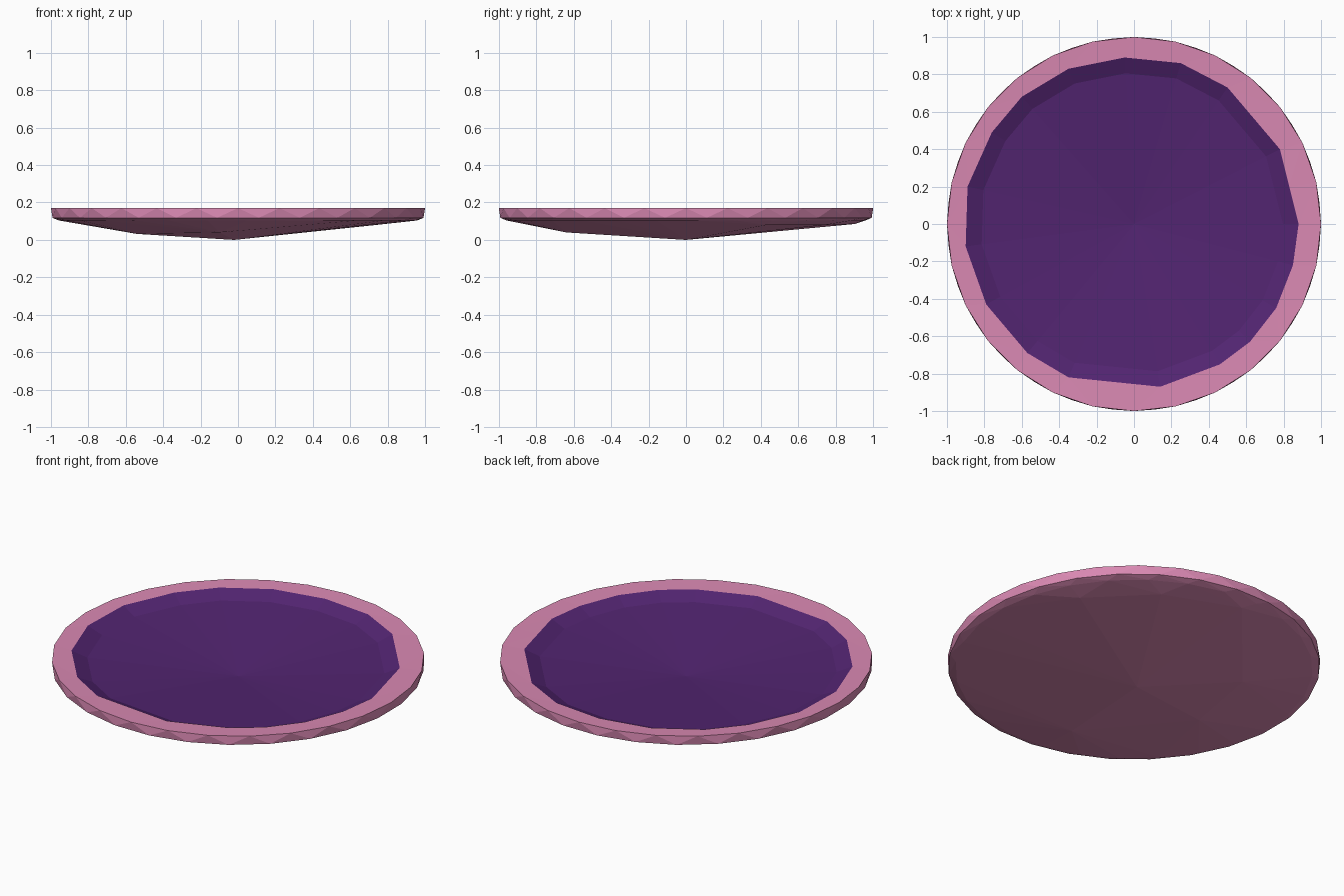
import bpy, bmesh, math

if "Cube" in bpy.data.objects:
    bpy.data.objects.remove(bpy.data.objects["Cube"])


def material(name, colour):
    m = bpy.data.materials.new(name)
    m.diffuse_color = (*colour, 1)
    m.use_nodes = True
    m.node_tree.nodes["Principled BSDF"].inputs["Base Color"].default_value = m.diffuse_color
    return m


def ring(bm, sides, r, z, turn=0.0):
    return [bm.verts.new((r * math.cos(2 * math.pi * (i + turn) / sides),
                          r * math.sin(2 * math.pi * (i + turn) / sides), z))
            for i in range(sides)]


def loop_edges(bm, verts):
    return [bm.edges.new((v, verts[(i + 1) % len(verts)])) for i, v in enumerate(verts)]


def finish(bm, name, mat):
    me = bpy.data.meshes.new(name)
    bm.to_mesh(me)
    bm.free()
    me.materials.append(mat)
    ob = bpy.data.objects.new(name, me)
    bpy.context.collection.objects.link(ob)
    return ob


pink = material("pink glaze", (0.70, 0.25, 0.45))
purple = material("purple glaze", (0.085, 0.018, 0.165))

# Irregular edge where the purple well meets the pink rim
WELL = [(-.05, .89), (-.35, .83), (-.6, .68), (-.76, .49), (-.89, .2), (-.9, -.12),
        (-.79, -.43), (-.57, -.69), (-.35, -.82), (.14, -.87), (.46, -.75), (.62, -.63),
        (.76, -.45), (.85, -.22), (.88, 0), (.83, .2), (.78, .40), (.5, .73), (.25, .86)]
RIM_Z, WELL_Z = 0.17, 0.165

# Plate body: faceted rim wall and shallow underside
bm = bmesh.new()
ring(bm, 28, 1.0, RIM_Z)
ring(bm, 28, 0.998, 0.118, 0.5)
ring(bm, 28, 0.96, 0.104, 0.25)
for p in [(-.02, 0, 0), (-.54, -.1, .032), (-.46, .36, .036), (-.1, -.64, .04),
          (.74, .43, .08), (.43, .74, .08), (0, .9, .085)]:
    bm.verts.new(p)
bmesh.ops.convex_hull(bm, input=bm.verts[:])
bm.normal_update()
top = [f for f in bm.faces if all(v.co.z > RIM_Z - 1e-4 for v in f.verts)]
bmesh.ops.delete(bm, geom=top, context='FACES')

# Rim top: ring of faces from the outer edge to the well edge
outer = [e for e in bm.edges if e.is_boundary]
inner = loop_edges(bm, [bm.verts.new((x, y, WELL_Z)) for x, y in WELL])
bmesh.ops.triangle_fill(bm, edges=outer + inner, use_beauty=True, normal=(0, 0, 1))
bmesh.ops.recalc_face_normals(bm, faces=bm.faces[:])
finish(bm, "plate_body", pink)

# Well: short sloping wall, then a nearly flat floor falling to the middle
bm = bmesh.new()
edge = [bm.verts.new((x, y, WELL_Z)) for x, y in WELL]
foot = [bm.verts.new((x * .905, y * .905, 0.128)) for x, y in WELL]
centre = bm.verts.new((0, 0, 0.06))
n = len(WELL)
for i in range(n):
    j = (i + 1) % n
    bm.faces.new((edge[i], edge[j], foot[j], foot[i]))
    bm.faces.new((foot[i], foot[j], centre))
bm.normal_update()
for f in bm.faces:
    if f.normal.z < 0:
        f.normal_flip()
finish(bm, "plate_well", purple)
